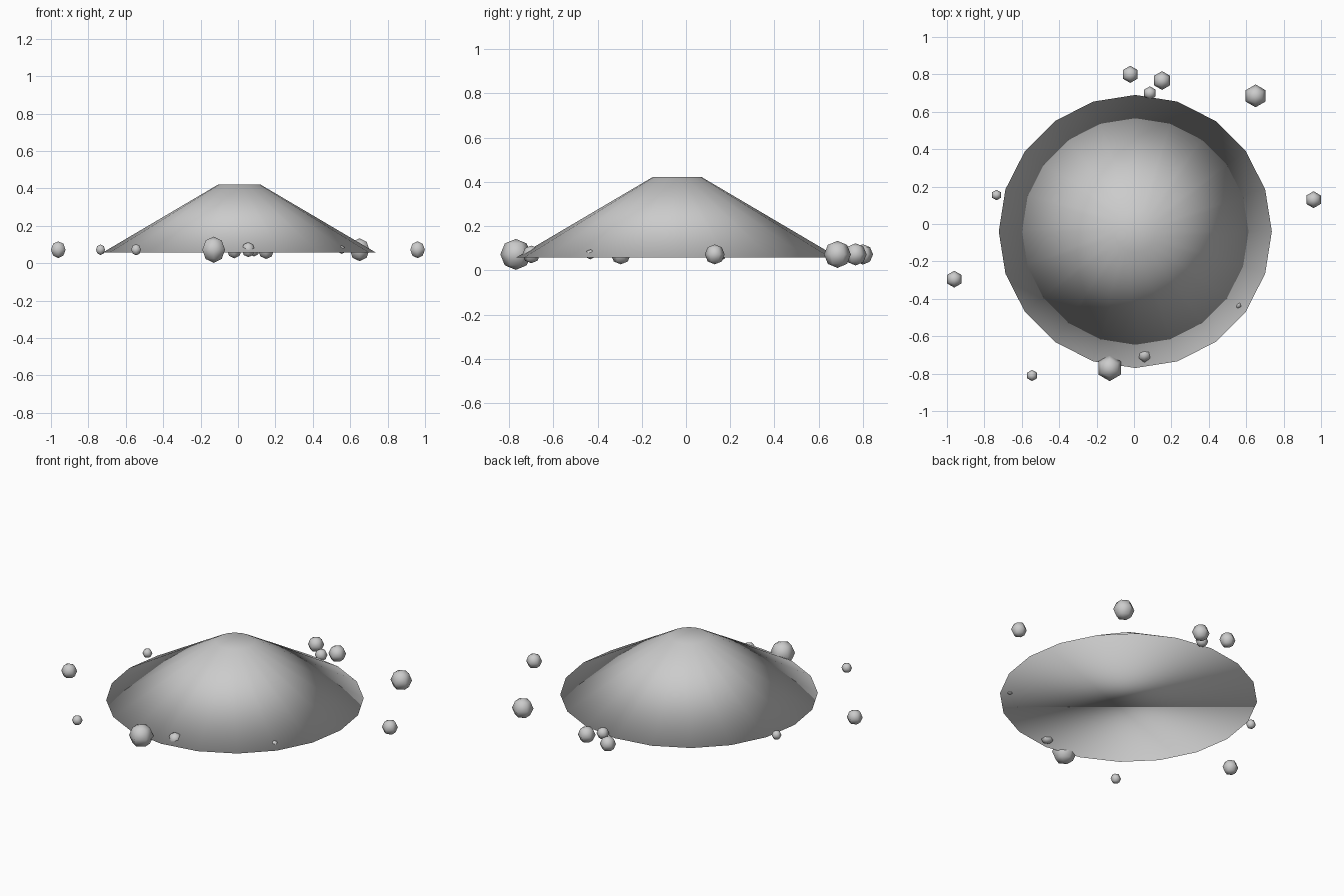
import bpy

if "Cube" in bpy.data.objects:
    bpy.data.objects.remove(bpy.data.objects["Cube"])

# Mound: shallow truncated cone, 20 sides, smooth shaded with closed caps
BASE_Z, TOP_Z = 0.057, 0.421
bpy.ops.mesh.primitive_cone_add(
    vertices=20, radius1=0.73, radius2=0.112, depth=TOP_Z - BASE_Z,
    location=(0.007, -0.04, (BASE_Z + TOP_Z) / 2))
bpy.context.object.name = "mound"
bpy.ops.object.shade_smooth()


def pebble(index, x, y, radius):
    """Low-poly six-sided pebble."""
    bpy.ops.mesh.primitive_uv_sphere_add(
        segments=6, ring_count=4, radius=radius, location=(x, y, 0.072))
    bpy.context.object.name = f"pebble_{index}"
    bpy.ops.object.shade_smooth()


# Pebbles scattered around the rim: x, y, radius
pebbles = [
    (-0.02, 0.80, 0.046), (0.15, 0.767, 0.050), (0.085, 0.70, 0.036),
    (0.65, 0.685, 0.061), (0.96, 0.13, 0.045), (-0.735, 0.155, 0.028),
    (-0.961, -0.295, 0.045), (0.555, -0.433, 0.022), (0.055, -0.70, 0.040),
    (-0.545, -0.81, 0.030), (-0.13, -0.77, 0.070),
]
for i, p in enumerate(pebbles, 1):
    pebble(i, *p)
